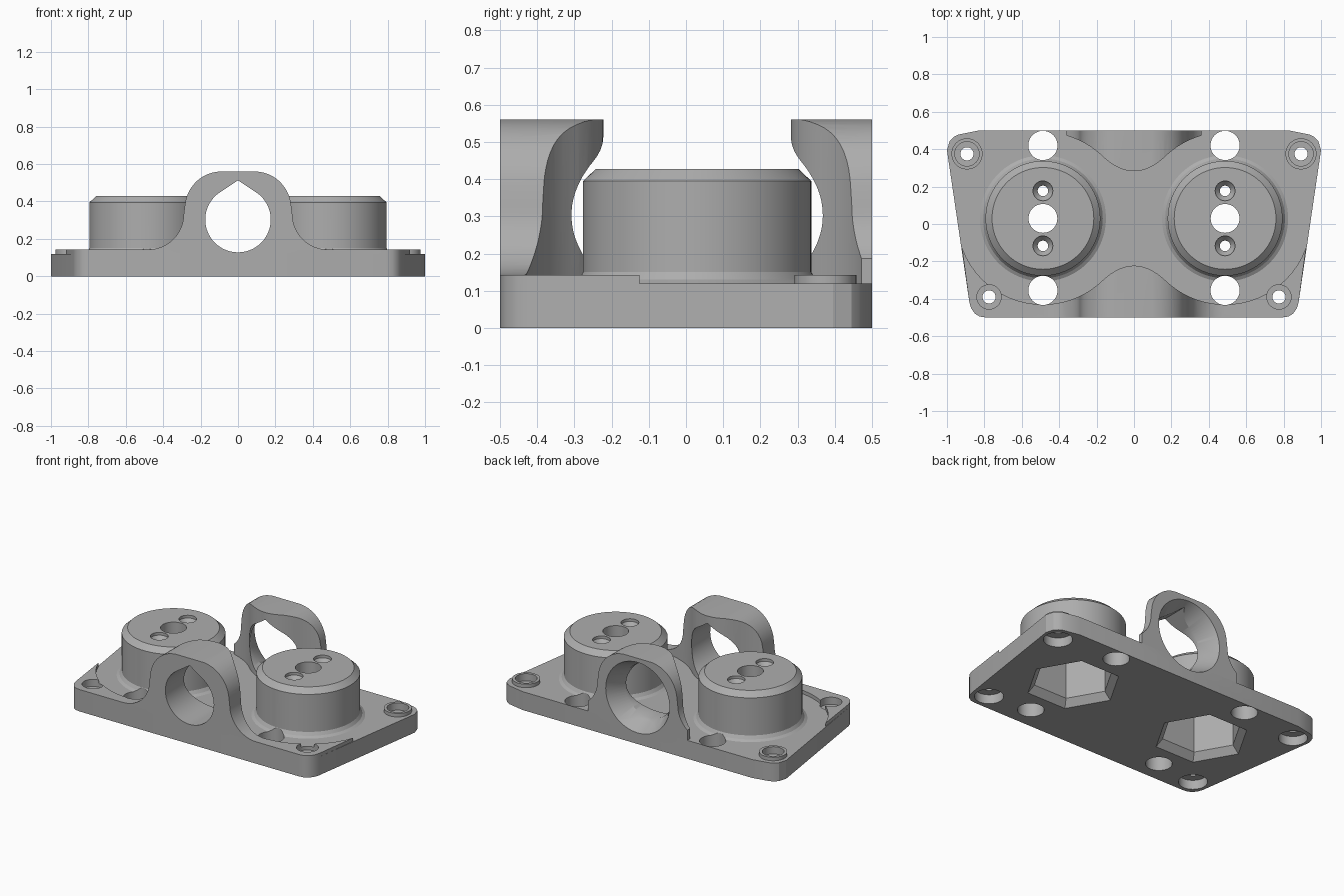
import bpy, bmesh, math
from mathutils import Matrix

cube = bpy.data.objects.get("Cube")
if cube:
    bpy.data.objects.remove(cube, do_unlink=True)

grey = bpy.data.materials.new("plain grey")
grey.use_nodes = True
grey.diffuse_color = (0.42, 0.42, 0.42, 1)
for node in grey.node_tree.nodes:
    if node.type == 'BSDF_PRINCIPLED':
        node.inputs["Base Color"].default_value = grey.diffuse_color

BOSS_X, BOSS_Y, CLEARANCE = 0.487, 0.03, 0.46
PLATE_Z, LAYER_Z, BORE_Z, BORE_R = 0.12, 0.143, 0.303, 0.175


def build(name, rings, matrix=Matrix()):
    """Skin a list of equally long point rings and cap both ends."""
    bm = bmesh.new()
    loops = [[bm.verts.new(p) for p in ring] for ring in rings]
    n = len(loops[0])
    for low, high in zip(loops, loops[1:]):
        for i in range(n):
            j = (i + 1) % n
            bm.faces.new((low[i], low[j], high[j], high[i]))
    bm.faces.new(loops[0])
    bm.faces.new(loops[-1])
    bmesh.ops.recalc_face_normals(bm, faces=bm.faces)
    mesh = bpy.data.meshes.new(name)
    bm.to_mesh(mesh)
    bm.free()
    mesh.transform(matrix)
    mesh.materials.append(grey)
    obj = bpy.data.objects.new(name, mesh)
    bpy.context.collection.objects.link(obj)
    return obj


def prism(name, pts, a, b, axis='Z'):
    """Extrude a flat outline from a to b."""
    if axis == 'Z':
        rings = [[(x, y, t) for x, y in pts] for t in (a, b)]
    else:
        rings = [[(x, t, z) for x, z in pts] for t in (a, b)]
    return build(name, rings)


def turned(name, steps, x=0, y=0, sides=64, matrix=None):
    """Stack of (radius, height) rings around a vertical axis."""
    turn = [math.tau * i / sides for i in range(sides)]
    rings = [[(r * math.cos(t), r * math.sin(t), z) for t in turn] for r, z in steps]
    return build(name, rings, matrix or Matrix.Translation((x, y, 0)))


def boolean(obj, tool, operation='DIFFERENCE'):
    mod = obj.modifiers.new("cut", 'BOOLEAN')
    mod.operation, mod.solver, mod.object = operation, 'EXACT', tool
    bpy.context.view_layer.objects.active = obj
    bpy.ops.object.modifier_apply(modifier=mod.name)


def mirrored(half):
    """Complete an outline whose right half runs from x > 0 to the left."""
    return half + [(-x, y) for x, y in reversed(half) if x > 0]


def clearance(x):
    """Distance from the boss centre line to the scooped arch edge."""
    x, blend = abs(x), 0.17
    def arc(v):
        return math.sqrt(max(CLEARANCE ** 2 - (v - BOSS_X) ** 2, 0))
    if x >= blend:
        return arc(x)
    slope = (BOSS_X - blend) / arc(blend)
    return arc(blend) - slope * (blend ** 2 - x ** 2) / (2 * blend)


def scoop(limit, side, count=72):
    xs = [limit * (1 - 2 * i / count) for i in range(count + 1)]
    return [(x, BOSS_Y + side * clearance(x)) for x in xs]


# Base plate
front_corner = [(0.88, -0.42), (0.87, -0.452), (0.85, -0.48), (0.825, -0.495), (0.79, -0.5)]
rear_corner = [(0.83, 0.5), (0.94, 0.478), (0.965, 0.465), (0.985, 0.445), (1, 0.395)]
plate = prism("base_plate", mirrored(rear_corner + front_corner), 0, PLATE_Z)

# Arch section shared by front and rear: round crown flowing into concave feet
crown = [(0.1 - 0.01 * i, 0.56) for i in (0, 10)][::-1]
for i in range(1, 13):
    t = math.radians(90 - 7 * i)
    crown.append((0.09 + 0.195 * math.cos(t), 0.36 + 0.2 * math.sin(t)))
for i in range(13):
    t = math.radians(180 + 7.5 * i)
    crown.append((0.48 + 0.19 * math.cos(t), 0.333 + 0.19 * math.sin(t)))
crown += [(1.1, LAYER_Z), (1.1, PLATE_Z)]
section = mirrored(crown[::-1])

# Front arch with the raised front layer
front_arch = prism("front_arch", section, -0.7, 0.2, 'Y')
edge = scoop(0.92, -1)
front_plan = prism("front_plan", edge + [(-x, y) for x, y in front_corner]
                   + front_corner[::-1], 0, 0.8)
boolean(front_arch, front_plan, 'INTERSECT')

# Rear arch, ending square at the sides
rear_arch = prism("rear_arch", section, 0.1, 0.7, 'Y')
rear_plan = prism("rear_plan", scoop(0.36, 1) + [(-0.36, 0.5), (0.36, 0.5)], 0, 0.8)
boolean(rear_arch, rear_plan, 'INTERSECT')
helpers = [front_plan, rear_plan]

# Teardrop bore through both arches, flared at the rear
tip = 0.21
lean = math.acos(BORE_R / tip)
sweep = [math.pi / 2 + lean + (math.tau - 2 * lean) * i / 56 for i in range(57)]
drop = [(BORE_R * math.cos(t), BORE_Z + BORE_R * math.sin(t)) for t in sweep]
bore = prism("bore", drop + [(0, BORE_Z + tip)], -0.8, 0.8, 'Y')
along_y = Matrix.Translation((0, 0, BORE_Z)) @ Matrix.Rotation(-math.pi / 2, 4, 'X')
flare = turned("flare", [(0.17, 0.37), (0.235, 0.51)], matrix=along_y)
for arch in (front_arch, rear_arch):
    boolean(arch, bore)
for part in (rear_arch, plate):
    boolean(part, flare)
helpers += [bore, flare]
parts = [plate, front_arch, rear_arch]

for side, word in ((1, "left"), (-1, "right")):
    # Round boss with a chamfered top and flared foot
    x = side * BOSS_X
    boss = turned(word + "_boss", [(0.337, PLATE_Z), (0.32, 0.13), (0.307, 0.15),
                  (0.307, 0.395), (0.272, 0.428)], x, BOSS_Y, 96)
    parts.append(boss)

    # Hexagonal pocket from below and holes in the boss top
    pocket = turned("pocket", [(0.29, -0.01), (0.24, 0.045), (0.24, 0.33)], x, BOSS_Y, 6)
    boolean(plate, pocket)
    boolean(boss, pocket)
    centre = turned("centre_hole", [(0.077, 0.25), (0.077, 0.5)], x, BOSS_Y, 48)
    boolean(boss, centre)
    helpers += [pocket, centre]
    for offset in (-0.147, 0.147):
        screw = turned("screw_hole", [(0.028, 0.25), (0.028, 0.38), (0.053, 0.41),
                       (0.053, 0.5)], x, BOSS_Y + offset, 32)
        boolean(boss, screw)
        helpers.append(screw)

    # Through holes before and behind the boss
    for y in (-0.355, 0.42):
        hole = turned("through_hole", [(0.078, -0.1), (0.078, 0.3)], x, y, 48)
        for part in (plate, boss, front_arch):
            boolean(part, hole)
        helpers.append(hole)

    # Raised ring around the rear mounting hole
    ring = turned(word + "_rear_ring", [(0.083, PLATE_Z), (0.083, LAYER_Z)],
                  side * 0.893, 0.375, 48)
    parts.append(ring)

    # Mounting holes, recessed from above and below
    for hx, y, top in ((0.893, 0.375, ring), (0.775, -0.39, front_arch)):
        recess = turned("recess", [(0.085, -0.1), (0.085, 0.06), (0.035, 0.061),
                        (0.035, 0.095), (0.065, 0.096), (0.065, 0.2)], side * hx, y, 48)
        boolean(plate, recess)
        boolean(top, recess)
        helpers.append(recess)

for tool in helpers:
    bpy.data.objects.remove(tool, do_unlink=True)

# Smooth the curved walls and keep the edges crisp
bpy.ops.object.select_all(action='DESELECT')
for part in parts:
    part.select_set(True)
bpy.context.view_layer.objects.active = plate
bpy.ops.object.shade_smooth_by_angle(angle=math.radians(25))
